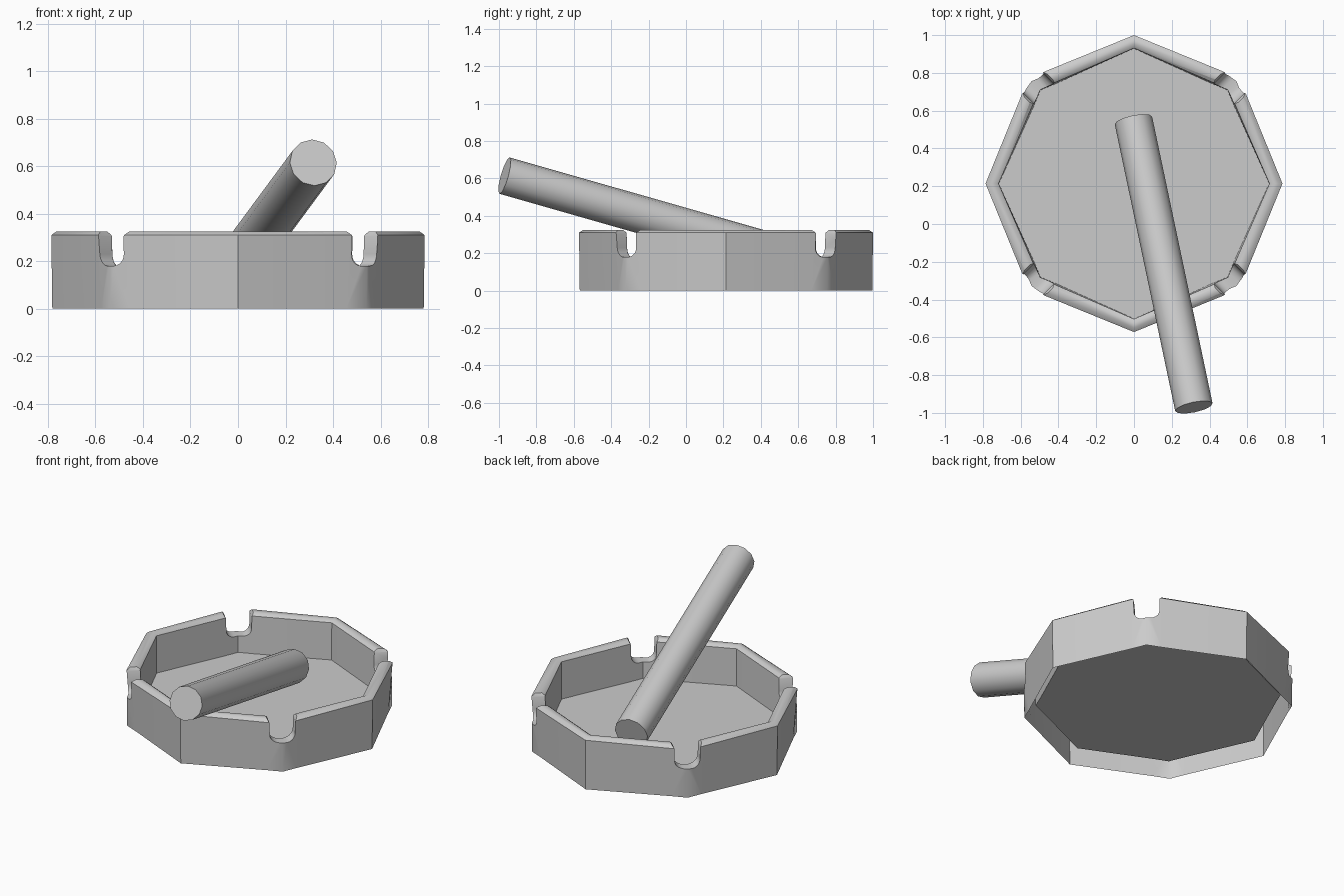
import bpy, bmesh, math
from mathutils import Vector, Matrix

if "Cube" in bpy.data.objects:
    bpy.data.objects.remove(bpy.data.objects["Cube"])

CY = 0.214  # centre of the tray in y


def finish(bm, name):
    bmesh.ops.recalc_face_normals(bm, faces=bm.faces)
    me = bpy.data.meshes.new(name)
    bm.to_mesh(me)
    bm.free()
    ob = bpy.data.objects.new(name, me)
    bpy.context.collection.objects.link(ob)
    return ob


def ring(bm, z, card, diag, side):
    """Octagon ring; every diagonal corner has two extra points beside the notch."""
    out = []
    d = Matrix.Rotation(math.pi / 4, 3, 'Z')
    for k in range(4):
        m = Matrix.Rotation(k * math.pi / 2, 3, 'Z')
        pts = [Vector((card, 0, z))]
        pts += [d @ Vector((a, p, z)) for a, p in ((side, -0.085), (diag, 0), (side, 0.085))]
        out += [bm.verts.new(m @ p + Vector((0, CY, 0))) for p in pts]
    return out


# Tray body: bottom, outer wall, rounded rim, inner wall, floor
levels = [(0, 0.782, 0.765, 0.730), (0.310, 0.786, 0.768, 0.754),
          (0.325, 0.764, 0.748, 0.734), (0.325, 0.739, 0.723, 0.694),
          (0.310, 0.717, 0.705, 0.673), (0.077, 0.715, 0.700, 0.665)]
bm = bmesh.new()
rings = [ring(bm, *lv) for lv in levels]
for a, b in zip(rings, rings[1:]):
    for i in range(16):
        j = (i + 1) % 16
        bm.faces.new((a[i], a[j], b[j], b[i]))
bm.faces.new(rings[0])
bm.faces.new(rings[-1])
tray = finish(bm, "tray")

# U-shaped notch cutters on the four diagonal corners
half = [(0.09, 0.45), (0.086, 0.325), (0.075, 0.306)]
half += [(0.023 + 0.05 * math.cos(t), 0.23 - 0.05 * math.sin(t))
         for t in (i * math.pi / 10 for i in range(6))]
profile = half + [(-x, z) for x, z in reversed(half)]
bm = bmesh.new()
for k in range(4):
    m = Matrix.Translation((0, CY, 0)) @ Matrix.Rotation(math.pi / 4 + k * math.pi / 2, 4, 'Z')
    a, b = [[bm.verts.new(m @ Vector((r, p, z))) for p, z in profile] for r in (0.55, 0.95)]
    n = len(profile)
    for i in range(n):
        j = (i + 1) % n
        bm.faces.new((a[i], a[j], b[j], b[i]))
    bm.faces.new(a)
    bm.faces.new(b)
cutter = finish(bm, "notch_cutter")
cutter.hide_render = True
mod = tray.modifiers.new("notches", 'BOOLEAN')
mod.operation = 'DIFFERENCE'
mod.solver = 'EXACT'
mod.object = cutter
bpy.context.view_layer.objects.active = tray
tray.select_set(True)
bpy.ops.object.modifier_apply(modifier=mod.name)
bpy.data.objects.remove(cutter)

# The underside is open: remove the bottom cap so the floor shows from below
bm = bmesh.new()
bm.from_mesh(tray.data)
cap = [f for f in bm.faces if all(v.co.z < 0.001 for v in f.verts)]
bmesh.ops.delete(bm, geom=cap, context='FACES')
bm.to_mesh(tray.data)
bm.free()
bpy.ops.object.shade_smooth_by_angle(angle=math.radians(40))

# Leaning stick
p0, p1 = Vector((-0.003, 0.548, 0.182)), Vector((0.317, -0.97, 0.615))
axis = p1 - p0
bpy.ops.mesh.primitive_cylinder_add(vertices=12, radius=0.101, depth=axis.length,
                                    location=(p0 + p1) / 2)
stick = bpy.context.object
stick.name = "stick"
stick.rotation_euler = axis.to_track_quat('Z', 'Y').to_euler()
bpy.ops.object.shade_smooth_by_angle(angle=math.radians(50))
